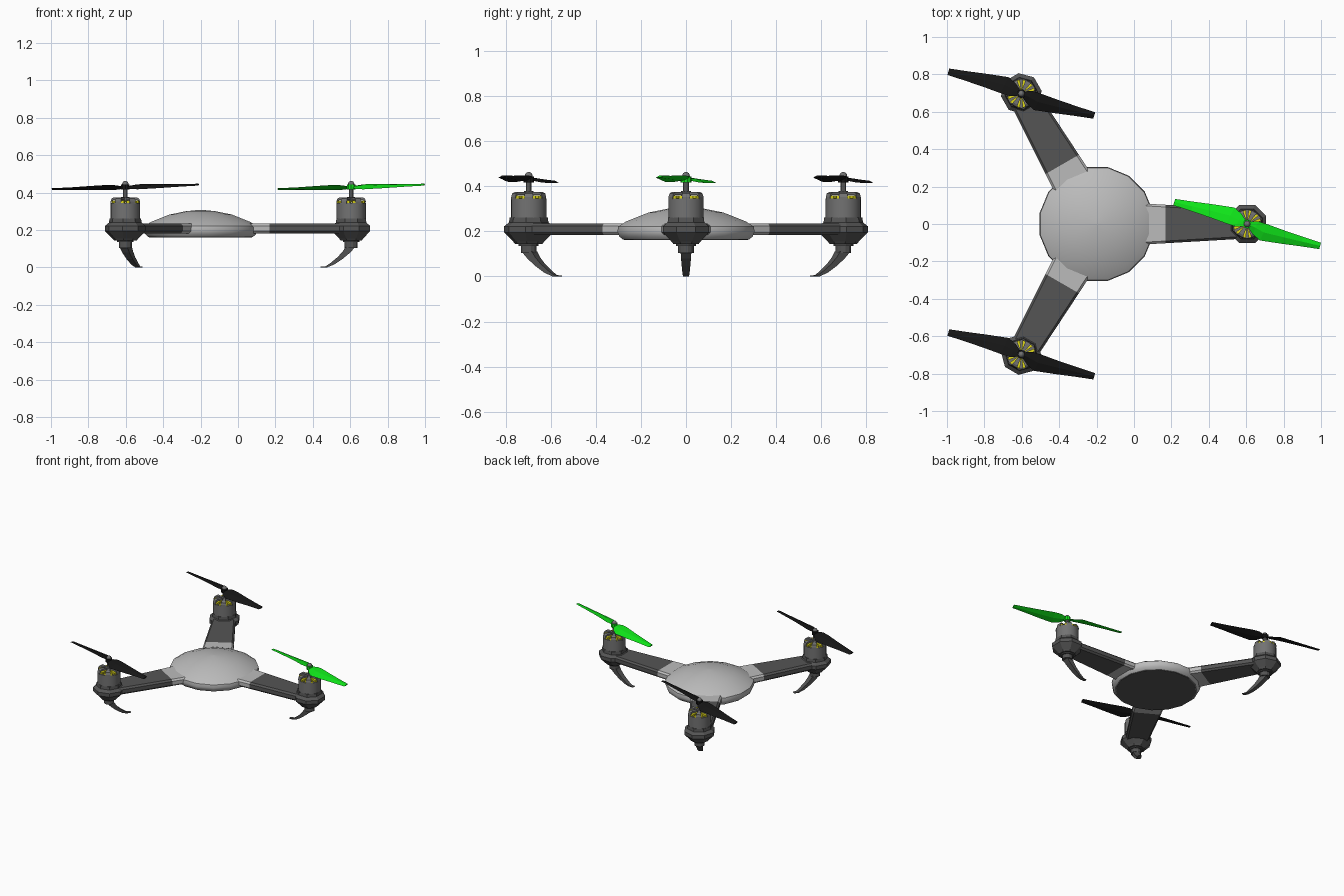
import bpy, bmesh
from math import sin, cos, pi, radians
from mathutils import Matrix, Vector

if "Cube" in bpy.data.objects:
    bpy.data.objects.remove(bpy.data.objects["Cube"])

CX, REACH = -0.2, 0.805   # body centre and motor distance


def material(name, r, g, b):
    m = bpy.data.materials.new(name)
    m.diffuse_color = (r, g, b, 1)
    m.use_nodes = True
    m.node_tree.nodes["Principled BSDF"].inputs["Base Color"].default_value = m.diffuse_color
    return m


LIGHT = material("light_grey", 0.5, 0.5, 0.5)
DARK = material("dark_grey", 0.09, 0.09, 0.09)
METAL = material("motor_grey", 0.17, 0.17, 0.17)
BLACK = material("black", 0.008, 0.008, 0.008)
GREEN = material("green", 0.005, 0.8, 0.01)
YELLOW = material("yellow", 0.75, 0.7, 0.01)


def finish(name, bm, mat, mtx, smooth=None):
    bmesh.ops.recalc_face_normals(bm, faces=bm.faces[:])
    me = bpy.data.meshes.new(name)
    bm.to_mesh(me)
    bm.free()
    me.transform(mtx)
    ob = bpy.data.objects.new(name, me)
    bpy.context.collection.objects.link(ob)
    me.materials.append(mat)
    if smooth:
        bpy.ops.object.select_all(action='DESELECT')
        ob.select_set(True)
        bpy.context.view_layer.objects.active = ob
        bpy.ops.object.shade_smooth_by_angle(angle=radians(smooth))
    return ob


def loft(bm, rings):
    """Skin a list of closed sections and cap both ends."""
    vs = [[bm.verts.new(p) for p in r] for r in rings]
    n = len(vs[0])
    for a, b in zip(vs, vs[1:]):
        for i in range(n):
            j = (i + 1) % n
            bm.faces.new((a[i], a[j], b[j], b[i]))
    bm.faces.new(vs[0])
    bm.faces.new(vs[-1])


def lathe(name, profile, n, mat, mtx, smooth=None):
    bm = bmesh.new()
    loft(bm, [[(r * cos((i + .5) * 2 * pi / n), r * sin((i + .5) * 2 * pi / n), z)
               for i in range(n)] for r, z in profile])
    return finish(name, bm, mat, mtx, smooth)


def beam(name, stations, mat, mtx):
    """Flat arm with bevelled sides; stations are (x, half width)."""
    bm = bmesh.new()
    z0, z1, b = 0.183, 0.235, 0.012
    loft(bm, [[(x, -w + b, z0), (x, w - b, z0), (x, w, z0 + b), (x, w, z1 - b),
               (x, w - b, z1), (x, -w + b, z1), (x, -w, z1 - b), (x, -w, z0 + b)]
              for x, w in stations])
    return finish(name, bm, mat, mtx)


def leg(name, mtx):
    # (x, z bottom, z top or inner edge x, half width): curved claw sweeping inward
    outer = [(0.022, 0.11), (-0.005, 0.08), (-0.045, 0.046), (-0.09, 0.016), (-0.13, 0), (-0.165, 0)]
    inner = [(-0.03, 0.11), (-0.045, 0.086), (-0.072, 0.056), (-0.108, 0.026), (-0.137, 0.006), (-0.165, 0.004)]
    widths = [0.024, 0.022, 0.019, 0.016, 0.013, 0.011]
    bm = bmesh.new()
    loft(bm, [[(o[0], -w, o[1]), (o[0], w, o[1]), (i[0], w, i[1]), (i[0], -w, i[1])]
              for o, i, w in zip(outer, inner, widths)])
    finish(name, bm, DARK, mtx)


def propeller(name, mat, mtx):
    # Edge pairs of one blade: leading edge, trailing edge, twist
    secs = [((0.022, 0.012), (0.008, -0.022), 0.006),
            ((0.06, 0.014), (0.03, -0.055), 0.012),
            ((0.11, -0.002), (0.068, -0.088), 0.014),
            ((0.2, -0.035), (0.18, -0.105), 0.011),
            ((0.3, -0.069), (0.285, -0.119), 0.007),
            ((0.395, -0.1), (0.385, -0.134), 0.004)]
    bm = bmesh.new()
    for s in (1, -1):
        rings = []
        for (ax, ay), (bx, by), t in secs:
            mx, my = (ax + bx) / 2, (ay + by) / 2
            ring = [(ax, ay, t), (mx, my, 0.006), (bx, by, -t), (mx, my, -0.004)]
            rings.append([(s * x, s * y, z + 0.430 + 0.012 * s * x / 0.39) for x, y, z in ring])
        loft(bm, rings)
    # Centre boss
    bmesh.ops.create_cone(bm, cap_ends=True, segments=10, radius1=0.024, radius2=0.024,
                          depth=0.026, matrix=Matrix.Translation((0, 0, 0.43)))
    finish(name, bm, mat, mtx)


def spokes(name, n, section, mat, mtx, phase=0):
    """Radial wedges; section gives (inner r, outer r, z low, z high, half angle) blocks."""
    bm = bmesh.new()
    for k in range(n):
        a = (k + phase) * 2 * pi / n
        rot = Matrix.Rotation(a, 3, 'Z')
        rings = []
        for r, z0, z1, w in section:
            rings.append([rot @ Vector(p) for p in
                          ((r, -w, z0), (r, w, z0), (r, w, z1), (r, -w, z1))])
        loft(bm, rings)
    finish(name, bm, mat, mtx)


# Domed body
lathe("body_dome", [(0.285, 0.163), (0.302, 0.178), (0.31, 0.2), (0.306, 0.222), (0.27, 0.244),
                    (0.17, 0.283), (0.08, 0.301), (0.008, 0.308)],
      16, LIGHT, Matrix.Translation((CX, 0, 0)), 30)
lathe("body_base_plate", [(0.28, 0.161), (0.28, 0.165)], 16, DARK, Matrix.Translation((CX, 0, 0)))

for k, side in enumerate(("nose", "left", "right")):
    ang = k * 2 * pi / 3
    arm = Matrix.Translation((CX, 0, 0)) @ Matrix.Rotation(ang, 4, 'Z')
    hub = arm @ Matrix.Translation((REACH, 0, 0))
    # Arm and its light collar
    beam(side + "_arm_collar", [(0.24, 0.11), (0.368, 0.103)], LIGHT, arm)
    beam(side + "_arm", [(0.368, 0.103), (0.76, 0.08)], DARK, arm)
    # Faceted motor mount and socket
    lathe(side + "_motor_mount", [(0.06, 0.143), (0.07, 0.155), (0.098, 0.183), (0.11, 0.195),
                                  (0.11, 0.222), (0.088, 0.24), (0.085, 0.262)], 8, DARK, hub)
    lathe(side + "_leg_socket", [(0.036, 0.105), (0.036, 0.135), (0.046, 0.135), (0.046, 0.15)],
          12, DARK, hub)
    leg(side + "_leg", hub)
    # Motor can, windings, bell spokes and shaft
    lathe(side + "_motor_can", [(0.079, 0.255), (0.079, 0.345)], 20, METAL, hub, 30)
    spokes(side + "_windings", 12, [(0.02, 0.34, 0.358, 0.004), (0.074, 0.34, 0.358, 0.012)],
           YELLOW, hub, 0.5)
    spokes(side + "_bell_spokes", 6, [(0.012, 0.362, 0.375, 0.006), (0.062, 0.362, 0.375, 0.014),
                                      (0.074, 0.355, 0.368, 0.018), (0.079, 0.34, 0.352, 0.018)],
           METAL, hub)
    lathe(side + "_motor_shaft", [(0.022, 0.35), (0.022, 0.378), (0.013, 0.378), (0.013, 0.445)],
          10, METAL, hub, 30)
    # Round nut on top
    bm = bmesh.new()
    bmesh.ops.create_uvsphere(bm, u_segments=12, v_segments=8, radius=0.017,
                              matrix=Matrix.Translation((0, 0, 0.446)))
    finish(side + "_propeller_nut", bm, METAL, hub, 60)
    # Propellers all point the same way
    propeller(side + "_propeller", GREEN if k == 0 else BLACK,
              Matrix.Translation(hub.to_translation()))
